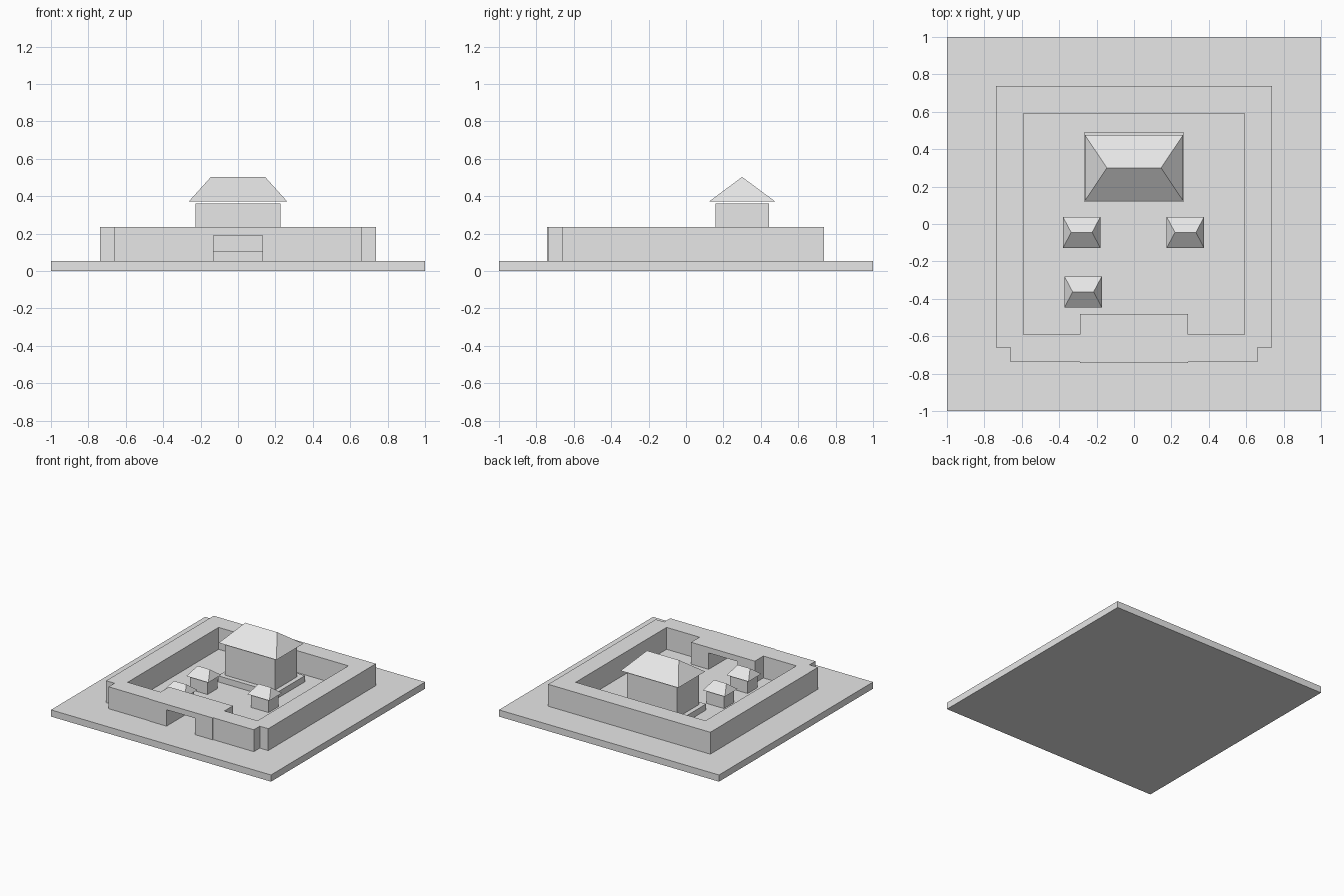
import bpy
import bmesh

old = bpy.data.objects.get("Cube")
if old:
    bpy.data.objects.remove(old, do_unlink=True)

stone = bpy.data.materials.new("light_grey_stone")
stone.use_nodes = True
GREY = (0.8, 0.8, 0.8, 1)
stone.diffuse_color = GREY
stone.node_tree.nodes["Principled BSDF"].inputs["Base Color"].default_value = GREY

GROUND = 0.055
WALL_TOP = 0.235


def finish(name, bm):
    bmesh.ops.recalc_face_normals(bm, faces=bm.faces[:])
    mesh = bpy.data.meshes.new(name)
    bm.to_mesh(mesh)
    bm.free()
    mesh.materials.append(stone)
    obj = bpy.data.objects.new(name, mesh)
    bpy.context.collection.objects.link(obj)
    return obj


def prism(name, outline, z0, z1):
    """Extrude a flat outline straight up."""
    bm = bmesh.new()
    face = bm.faces.new([bm.verts.new((x, y, z0)) for x, y in outline])
    top = bmesh.ops.extrude_face_region(bm, geom=[face])["geom"]
    verts = [v for v in top if isinstance(v, bmesh.types.BMVert)]
    bmesh.ops.translate(bm, vec=(0, 0, z1 - z0), verts=verts)
    return finish(name, bm)


def mirrored(half):
    """Complete a right-hand half outline across the x = 0 plane."""
    return half + [(-x, y) for x, y in reversed(half)]


def box(name, cx, cy, hx, hy, z0, z1):
    half = [(hx, -hy), (hx, hy)]
    return prism(name, [(cx + x, cy + y) for x, y in mirrored(half)], z0, z1)


def hip_roof(name, cx, cy, hx, hy, ridge, z0, z1):
    bm = bmesh.new()
    a, b, c, d = [bm.verts.new((cx + sx * hx, cy + sy * hy, z0))
                  for sx, sy in ((-1, -1), (1, -1), (1, 1), (-1, 1))]
    left, right = [bm.verts.new((cx + s * ridge, cy, z1)) for s in (-1, 1)]
    for loop in ((d, c, b, a), (a, b, right, left), (b, c, right),
                 (c, d, left, right), (d, a, left)):
        bm.faces.new(loop)
    return finish(name, bm)


def carve(target, cutter):
    cutter.hide_render = True
    mod = target.modifiers.new("carve", "BOOLEAN")
    mod.operation = "DIFFERENCE"
    mod.solver = "EXACT"
    mod.object = cutter
    bpy.context.view_layer.objects.active = target
    bpy.ops.object.modifier_apply(modifier=mod.name)
    bpy.data.objects.remove(cutter, do_unlink=True)


# Ground slab
box("ground_slab", 0, 0, 1, 1, 0, GROUND)

# Perimeter wall with notched front corners and a slightly proud gatehouse
wall = prism("perimeter_wall", mirrored([
    (0.29, -0.742), (0.29, -0.737), (0.66, -0.737), (0.66, -0.66),
    (0.737, -0.66), (0.737, 0.737)]), GROUND, WALL_TOP)

# Courtyard, stepped around the gatehouse, then the gate passage
carve(wall, prism("courtyard_cutter", mirrored([
    (0.29, -0.48), (0.29, -0.59), (0.59, -0.59), (0.59, 0.59)]), -0.1, 0.5))
carve(wall, box("gate_cutter", 0, -0.6, 0.13, 0.3, -0.1, 0.19))

# Main hall on its plinth, roof floating just above the body
box("hall_plinth", 0, 0.305, 0.265, 0.187, GROUND, 0.105)
box("hall_body", 0, 0.3, 0.228, 0.143, 0.105, 0.36)
hip_roof("hall_roof", 0, 0.3, 0.262, 0.175, 0.145, 0.373, 0.503)

# Small pavilions in the courtyard
for side, cx, cy in (("back_right", -0.28, -0.045),
                     ("back_left", 0.275, -0.045),
                     ("front_right", -0.272, -0.363)):
    box(side + "_pavilion_body", cx, cy, 0.08, 0.065, GROUND, 0.16)
    hip_roof(side + "_pavilion_roof", cx, cy, 0.1, 0.083, 0.056, 0.165, 0.23)
